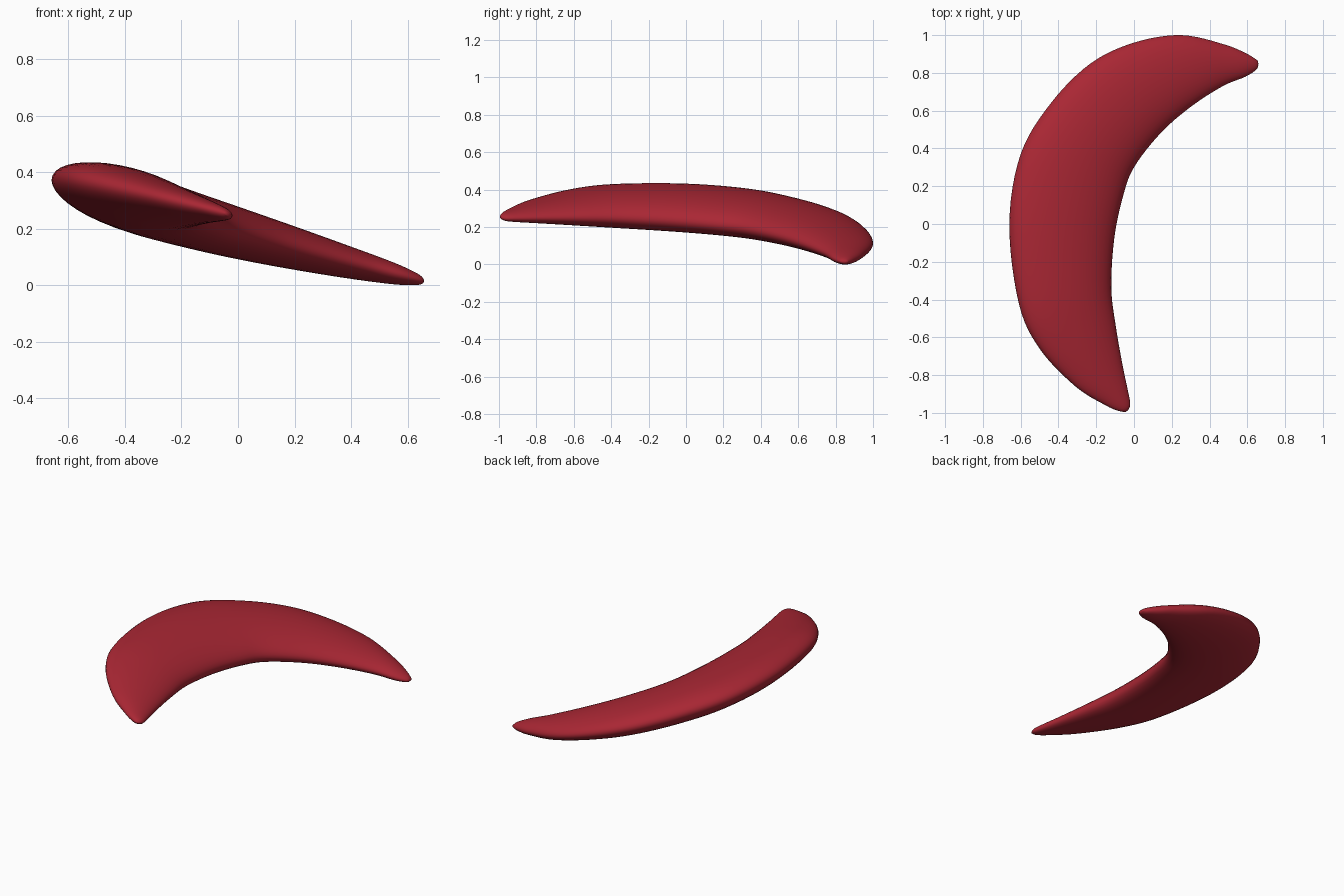
import bpy
import bmesh
import math
from mathutils import Vector

default_cube = bpy.data.objects.get("Cube")
if default_cube:
    bpy.data.objects.remove(default_cube, do_unlink=True)

# Crescent stations from front tip to back tip:
# outer edge x, y, inner edge x, y, half thickness
STATIONS = [
    (-.045, -.995, -.03, -.985, .006),
    (-.08, -.99, -.02, -.95, .02),
    (-.15, -.96, -.035, -.87, .033),
    (-.31, -.86, -.06, -.75, .053),
    (-.5, -.66, -.095, -.55, .08),
    (-.61, -.42, -.12, -.34, .1),
    (-.66, 0, -.105, -.08, .11),
    (-.6, .37, -.06, .14, .11),
    (-.44, .64, 0, .3, .105),
    (-.23, .85, .14, .48, .095),
    (0, .96, .3, .62, .08),
    (.25, 1, .47, .73, .06),
    (.48, .95, .59, .78, .04),
    (.6, .9, .65, .82, .022),
    (.655, .865, .658, .85, .006),
]
STEPS = 6
SIDES = 40


def tilted_height(x, y):
    """Height of the leaning plane that the crescent lies in."""
    return .206 - .248 * x - .035 * y


def smooth_between(before, start, end, after, t):
    """Smooth spline value between start and end."""
    def blend(p, a, b, n):
        slope_a, slope_b = (b - p) / 2, (n - a) / 2
        rise = t * t * (3 - 2 * t)
        return (a + (b - a) * rise + slope_a * t * (1 - t) ** 2
                - slope_b * t * t * (1 - t))
    return [blend(*values) for values in zip(before, start, end, after)]


def refined(stations):
    padded = [stations[0], *stations, stations[-1]]
    result = []
    for window in zip(padded, padded[1:], padded[2:], padded[3:]):
        result += [smooth_between(*window, step / STEPS) for step in range(STEPS)]
    return result + [stations[-1]]


def section_points(outer_x, outer_y, inner_x, inner_y, thickness):
    """Oval cross-section spanning the outer and inner edges."""
    outer = Vector((outer_x, outer_y, tilted_height(outer_x, outer_y)))
    inner = Vector((inner_x, inner_y, tilted_height(inner_x, inner_y)))
    centre, reach = (outer + inner) / 2, (outer - inner) / 2
    for side in range(SIDES):
        angle = math.tau * side / SIDES
        yield centre + reach * math.cos(angle) + Vector((0, 0, thickness * math.sin(angle)))


# Loft the cross-sections into one closed body
bm = bmesh.new()
rings = [[bm.verts.new(p) for p in section_points(*s)] for s in refined(STATIONS)]
for ring, following in zip(rings, rings[1:]):
    for i in range(SIDES):
        j = (i + 1) % SIDES
        bm.faces.new((ring[i], ring[j], following[j], following[i]))
bm.faces.new(rings[0])
bm.faces.new(rings[-1])
bmesh.ops.recalc_face_normals(bm, faces=bm.faces[:])

# Rest the lowest point on the ground
lowest = min(v.co.z for v in bm.verts)
bmesh.ops.translate(bm, verts=bm.verts[:], vec=(0, 0, -lowest))
for face in bm.faces:
    face.smooth = True

mesh = bpy.data.meshes.new("crescent_body")
bm.to_mesh(mesh)
bm.free()
crescent = bpy.data.objects.new("crescent_body", mesh)
bpy.context.collection.objects.link(crescent)

# Deep red skin
red = bpy.data.materials.new("deep_red")
red.use_nodes = True
colour = (.4, .02, .034, 1)
red.diffuse_color = colour
red.node_tree.nodes["Principled BSDF"].inputs["Base Color"].default_value = colour
mesh.materials.append(red)
